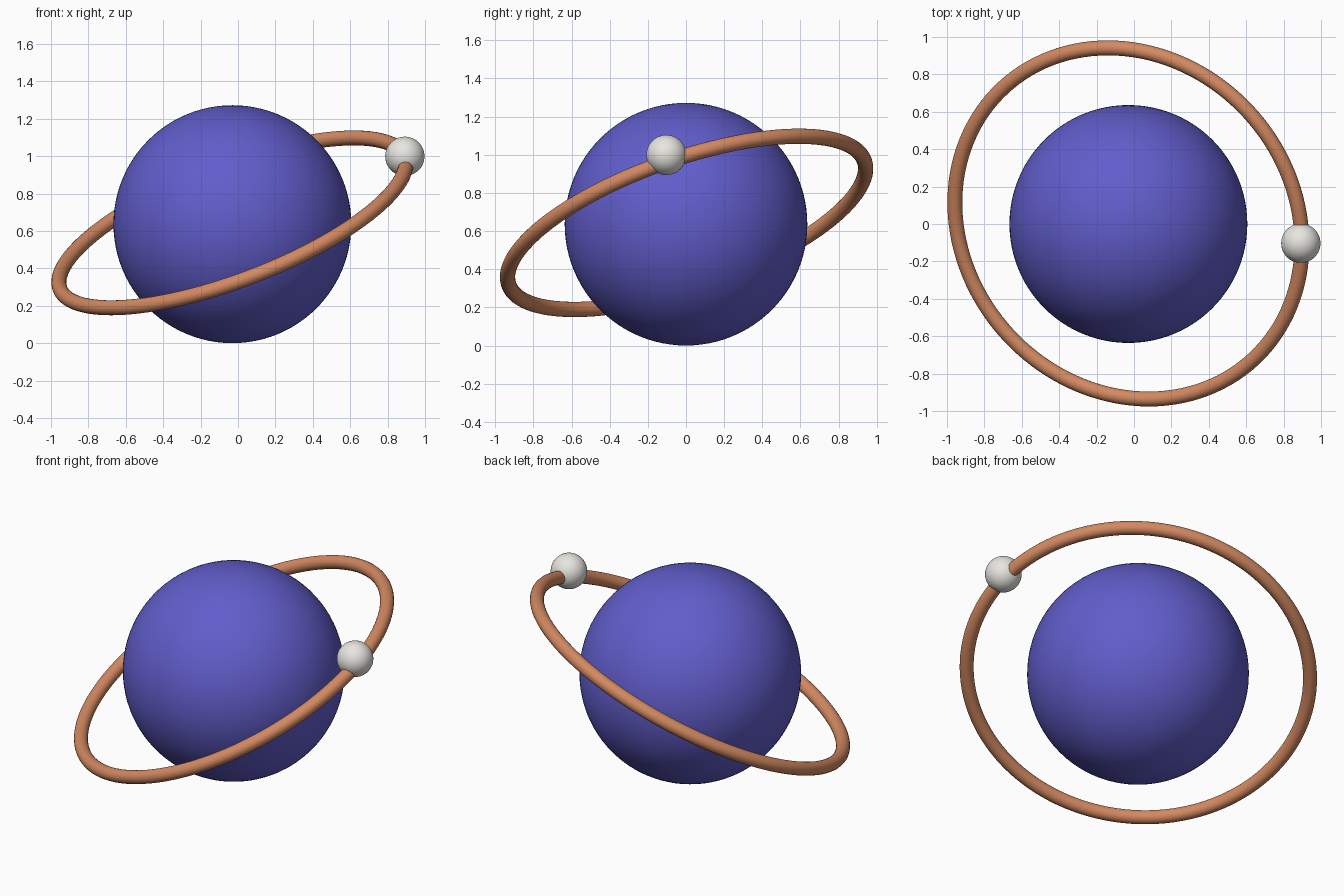
import bpy
from math import radians

if "Cube" in bpy.data.objects:
    bpy.data.objects.remove(bpy.data.objects["Cube"])

CENTRE = (-0.03, 0, 0.636)


def finish(name, color):
    ob = bpy.context.object
    ob.name = name
    bpy.ops.object.shade_smooth()
    mat = bpy.data.materials.new(name + "_color")
    mat.diffuse_color = (*color, 1)
    mat.use_nodes = True
    mat.node_tree.nodes["Principled BSDF"].inputs["Base Color"].default_value = mat.diffuse_color
    ob.data.materials.append(mat)
    return ob


# Large planet ball
bpy.ops.mesh.primitive_uv_sphere_add(segments=96, ring_count=48, radius=0.636, location=CENTRE)
finish("planet", (0.12, 0.11, 0.60))

# Thin tilted orbit ring around the planet
bpy.ops.mesh.primitive_torus_add(
    major_radius=0.987, minor_radius=0.04, major_segments=128, minor_segments=24,
    location=(-0.03, 0.003, 0.643), rotation=(radians(18), radians(-21), 0))
finish("orbit_ring", (0.65, 0.25, 0.12))

# Small moon sitting on the ring
bpy.ops.mesh.primitive_uv_sphere_add(segments=48, ring_count=24, radius=0.105,
                                     location=(0.892, -0.103, 0.999))
finish("moon", (0.80, 0.79, 0.75))
